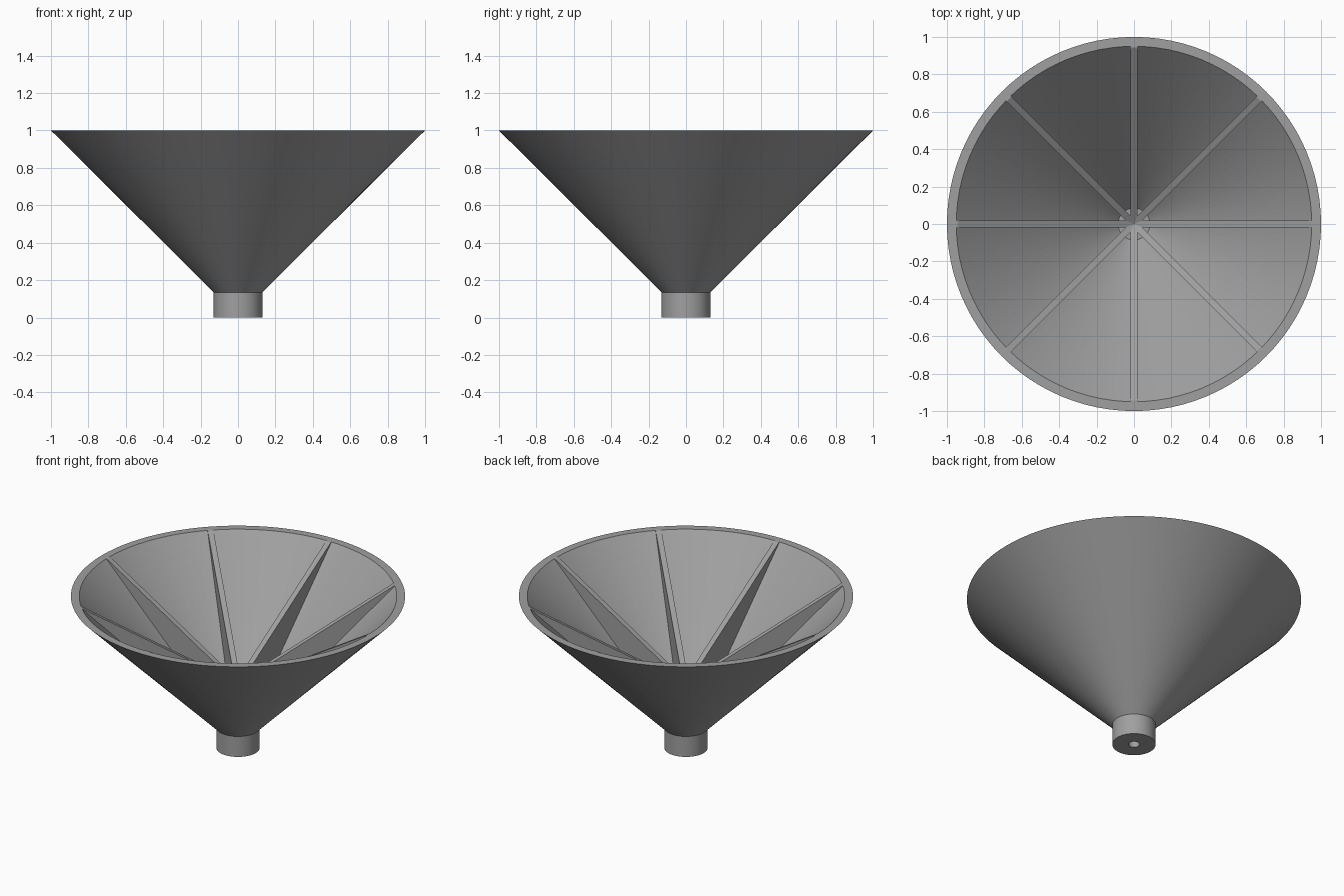
import bpy, bmesh, math
from mathutils import Matrix

if "Cube" in bpy.data.objects:
    bpy.data.objects.remove(bpy.data.objects["Cube"])

SEGMENTS = 96
grey = bpy.data.materials.new("plain_grey")
grey.diffuse_color = (0.35, 0.35, 0.35, 1)
grey.use_nodes = True
grey.node_tree.nodes["Principled BSDF"].inputs["Base Color"].default_value = grey.diffuse_color


def finish(bm, name, smooth):
    bmesh.ops.recalc_face_normals(bm, faces=bm.faces)
    mesh = bpy.data.meshes.new(name)
    bm.to_mesh(mesh)
    bm.free()
    mesh.materials.append(grey)
    obj = bpy.data.objects.new(name, mesh)
    bpy.context.collection.objects.link(obj)
    if smooth:
        bpy.ops.object.select_all(action='DESELECT')
        obj.select_set(True)
        bpy.context.view_layer.objects.active = obj
        bpy.ops.object.shade_smooth_by_angle(angle=math.radians(30))
    return obj


# Funnel shell and bored nozzle: one closed (radius, height) profile, revolved
profile = [(0.033, 0), (0.13, 0), (0.13, 0.135), (1, 1),
           (0.95, 1), (0.085, 0.135), (0.033, 0.135)]
bm = bmesh.new()
rings = []
for i in range(SEGMENTS):
    a = 2 * math.pi * i / SEGMENTS
    rings.append([bm.verts.new((r * math.cos(a), r * math.sin(a), z))
                  for r, z in profile])
for i in range(SEGMENTS):
    cur, nxt = rings[i], rings[(i + 1) % SEGMENTS]
    for j in range(len(profile)):
        k = (j + 1) % len(profile)
        bm.faces.new((cur[j], nxt[j], nxt[k], cur[k]))
finish(bm, "funnel_shell", True)

# Eight stiffening ribs: tapering plates that meet on the axis
HALF = 0.0175
rib_outline = [(0, 0.135), (0.1, 0.135), (0.955, 0.99), (0.955, 1),
               (0.945, 1), (0, 0.43)]
for n in range(8):
    bm = bmesh.new()
    face = bm.faces.new([bm.verts.new((r, -HALF, z)) for r, z in rib_outline])
    ext = bmesh.ops.extrude_face_region(bm, geom=[face])
    moved = [v for v in ext["geom"] if isinstance(v, bmesh.types.BMVert)]
    bmesh.ops.translate(bm, verts=moved, vec=(0, 2 * HALF, 0))
    bm.transform(Matrix.Rotation(n * math.pi / 4, 4, 'Z'))
    finish(bm, f"rib_{n + 1}", False)
